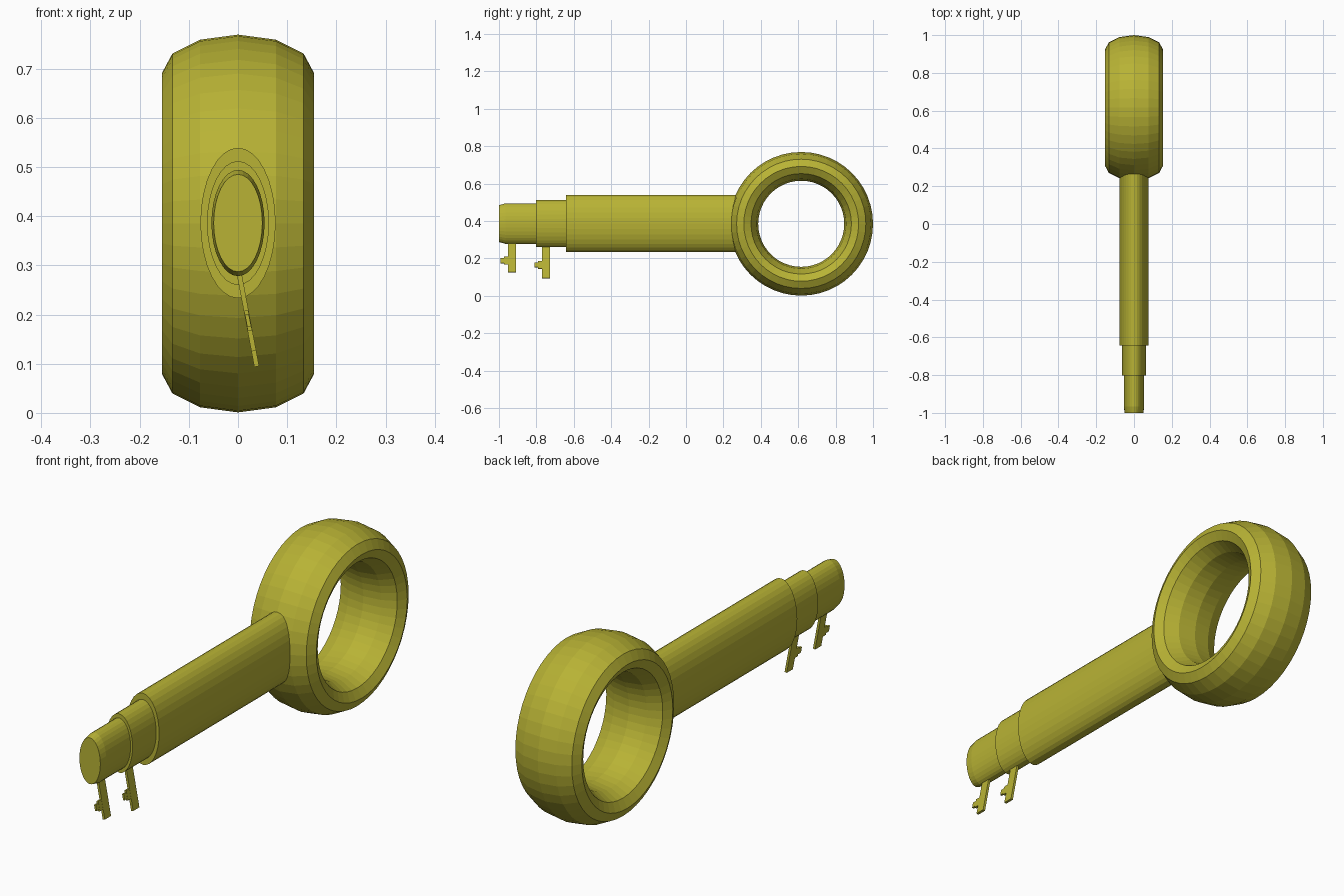
import bpy, bmesh
from math import sin, cos, pi, radians
from mathutils import Matrix, Vector

if "Cube" in bpy.data.objects:
    bpy.data.objects.remove(bpy.data.objects["Cube"])

CZ = 0.386  # height of the key's axis

mat = bpy.data.materials.new("olive_yellow")
mat.diffuse_color = (0.48, 0.45, 0.035, 1)
mat.use_nodes = True
mat.node_tree.nodes["Principled BSDF"].inputs["Base Color"].default_value = mat.diffuse_color


def add_object(name, bm):
    bmesh.ops.recalc_face_normals(bm, faces=bm.faces)
    mesh = bpy.data.meshes.new(name)
    bm.to_mesh(mesh)
    bm.free()
    mesh.materials.append(mat)
    ob = bpy.data.objects.new(name, mesh)
    bpy.context.collection.objects.link(ob)
    return ob


def oval_rod(name, stations, sides=32):
    """Capped rod along y, half as wide as tall; stations are (y, half height)."""
    bm = bmesh.new()
    rings = [[bm.verts.new((0.5 * r * sin(2 * pi * i / sides), y,
                            CZ + r * cos(2 * pi * i / sides)))
              for i in range(sides)] for y, r in stations]
    for a, b in zip(rings, rings[1:]):
        for i in range(sides):
            j = (i + 1) % sides
            bm.faces.new((a[i], a[j], b[j], b[i]))
    bm.faces.new(rings[0])
    bm.faces.new(rings[-1])
    return add_object(name, bm)


def tooth(name, y, bottom, nub_z):
    """Thin leaning stem with a stepped nub facing the tip of the key."""
    bm = bmesh.new()
    lean = radians(10.7)
    boxes = [  # y min, y max, z min, z max, thickness
        (y - 0.021, y + 0.021, bottom, 0.32, 0.010),
        (y - 0.042, y - 0.019, nub_z - 0.021, nub_z + 0.021, 0.009),
        (y - 0.061, y - 0.040, nub_z - 0.013, nub_z + 0.013, 0.008),
    ]
    for y0, y1, z0, z1, t in boxes:
        m = (Matrix.Translation(((0, (y0 + y1) / 2, (z0 + z1) / 2)))
             @ Matrix.Diagonal((t, y1 - y0, z1 - z0, 1)))
        bmesh.ops.create_cube(bm, size=1, matrix=m)
    # lean the tooth sideways about the underside of the rod
    bmesh.ops.rotate(bm, verts=bm.verts, cent=Vector((0, 0, 0.28)),
                     matrix=Matrix.Rotation(-lean, 3, 'Y'))
    bmesh.ops.translate(bm, verts=bm.verts, vec=(0.003, 0, 0))
    return add_object(name, bm)


# Ring handle: wide torus with its axis along x
bpy.ops.mesh.primitive_torus_add(major_segments=48, minor_segments=12,
                                 major_radius=0.307, minor_radius=0.077,
                                 location=(0, 0.616, CZ - 0.001),
                                 rotation=(0, pi / 2, 0))
ring = bpy.context.object
ring.name = "ring_handle"
ring.scale = (1, 1, 2)
ring.data.materials.append(mat)

# Stepped shaft
oval_rod("shaft", [(0.30, 0.153), (-0.642, 0.153)])
oval_rod("shaft_collar", [(-0.60, 0.126), (-0.802, 0.126)])
oval_rod("shaft_tip", [(-0.77, 0.108), (-0.965, 0.108), (-1.0, 0.099)])

# Teeth
tooth("front_tooth", -0.931, 0.123, 0.186)
tooth("rear_tooth", -0.748, 0.091, 0.163)
